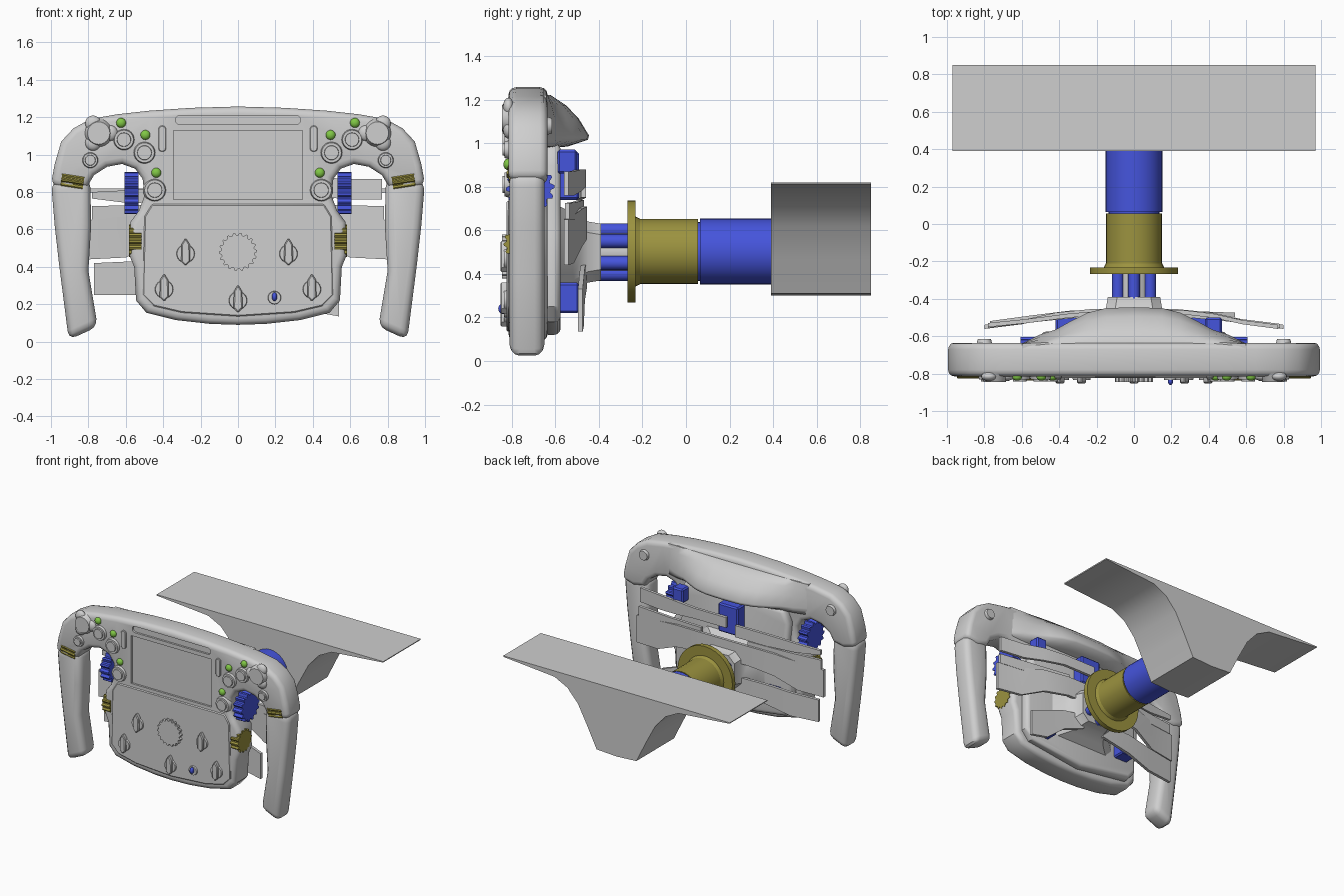
import bpy, bmesh, math
from mathutils import Matrix, Vector

if "Cube" in bpy.data.objects:
    bpy.data.objects.remove(bpy.data.objects["Cube"])


def mat(name, r, g, b):
    m = bpy.data.materials.new(name)
    m.diffuse_color = (r, g, b, 1)
    m.use_nodes = True
    m.node_tree.nodes["Principled BSDF"].inputs["Base Color"].default_value = m.diffuse_color
    return m


GREY = mat("light grey", 0.62, 0.62, 0.62)
BLUE = mat("blue", 0.06, 0.09, 0.72)
GOLD = mat("olive gold", 0.33, 0.29, 0.05)
GREEN = mat("green", 0.22, 0.58, 0.06)


def finish(name, bm, m, angle=35):
    bmesh.ops.recalc_face_normals(bm, faces=bm.faces[:])
    me = bpy.data.meshes.new(name)
    bm.to_mesh(me)
    bm.free()
    me.materials.append(m)
    ob = bpy.data.objects.new(name, me)
    bpy.context.collection.objects.link(ob)
    smooth(ob, angle)
    return ob


def smooth(ob, angle=35):
    bpy.ops.object.select_all(action='DESELECT')
    ob.select_set(True)
    bpy.context.view_layer.objects.active = ob
    bpy.ops.object.shade_smooth_by_angle(angle=math.radians(angle))


def loft(name, rings, m, angle=35, bevel=0.0, segs=3):
    """Join equal rings of points into a capped solid, optionally bevelled."""
    bm = bmesh.new()
    vs = [[bm.verts.new(p) for p in r] for r in rings]
    n = len(rings[0])
    for a, b in zip(vs, vs[1:]):
        for i in range(n):
            bm.faces.new((a[i], a[(i + 1) % n], b[(i + 1) % n], b[i]))
    bm.faces.new(vs[0])
    bm.faces.new(vs[-1])
    bmesh.ops.recalc_face_normals(bm, faces=bm.faces[:])
    if bevel:
        edges = [e for e in bm.edges if e.calc_face_angle(0) > math.radians(50)]
        bmesh.ops.bevel(bm, geom=edges, offset=bevel, segments=segs,
                        profile=0.5, affect='EDGES', clamp_overlap=True)
    return finish(name, bm, m, angle)


def prism(name, pts, a, b, m, axis='Y', **kw):
    def put(p, d):
        return (p[0], d, p[1]) if axis == 'Y' else (d, p[0], p[1])
    return loft(name, [[put(p, d) for p in pts] for d in (a, b)], m, **kw)


def cyl(name, x, z, r, y0, y1, m, r2=None, sides=24):
    bm = bmesh.new()
    mx = Matrix.Translation((x, (y0 + y1) / 2, z)) @ Matrix.Rotation(-math.pi / 2, 4, 'X')
    bmesh.ops.create_cone(bm, cap_ends=True, segments=sides, radius1=r,
                          radius2=r if r2 is None else r2, depth=y1 - y0, matrix=mx)
    return finish(name, bm, m)


def ball(name, loc, scale, m):
    bm = bmesh.new()
    bmesh.ops.create_uvsphere(bm, u_segments=16, v_segments=10, radius=1,
                              matrix=Matrix.Translation(loc) @ Matrix.Diagonal((*scale, 1)))
    return finish(name, bm, m, 60)


def gear(cx, cy, r, depth, teeth):
    return [(cx + math.cos(i * math.pi / (2 * teeth)) * (r if i % 4 < 2 else r - depth),
             cy + math.sin(i * math.pi / (2 * teeth)) * (r if i % 4 < 2 else r - depth))
            for i in range(4 * teeth)]


def pill(cx, cz, w, h):
    r = min(w, h) / 2
    pts = []
    for i in range(16):
        a = (i + 0.5) * math.pi / 8
        c, s = math.cos(a), math.sin(a)
        pts.append((cx + math.copysign(w / 2 - r, c) + r * c,
                    cz + math.copysign(h / 2 - r, s) + r * s))
    return pts


def both(half):
    """Close a half outline running from the top centre to the bottom centre."""
    return half + [(-x, z) for x, z in reversed(half) if x > 0]


# Wheel body: rim, thumb arches and lower panel in one outline
body = prism("wheel_body", both([
    (0, 1.257), (0.25, 1.25), (0.47, 1.235), (0.65, 1.215), (0.79, 1.19), (0.88, 1.14),
    (0.945, 1.07), (0.98, 0.95), (1.0, 0.84), (0.9, 0.81), (0.805, 0.83), (0.77, 0.89),
    (0.70, 0.935), (0.62, 0.95), (0.55, 0.925), (0.51, 0.87), (0.50, 0.78), (0.53, 0.70),
    (0.575, 0.64), (0.58, 0.46), (0.555, 0.40), (0.545, 0.22), (0.49, 0.155),
    (0.33, 0.115), (0.15, 0.095), (0, 0.09)]), -0.815, -0.635, GREY, bevel=0.035)

# Recesses for the screen and the light strip
for nm, pts in (("screen_cutter", [(-0.345, 0.76), (0.345, 0.76), (0.345, 1.13), (-0.345, 1.13)]),
                ("strip_cutter", pill(0, 1.185, 0.67, 0.05))):
    cut = prism(nm, pts, -0.9, -0.80, GREY)
    mod = body.modifiers.new(nm, 'BOOLEAN')
    mod.operation, mod.solver, mod.object = 'DIFFERENCE', 'EXACT', cut
    bpy.context.view_layer.objects.active = body
    bpy.ops.object.modifier_apply(modifier=nm)
    bpy.data.objects.remove(cut)
smooth(body)

# Raised lower control panel
prism("control_panel", both([(0, 0.735), (0.46, 0.735), (0.50, 0.67), (0.51, 0.25), (0.45, 0.19),
                             (0.3, 0.155), (0, 0.135)]), -0.823, -0.80, GREY, bevel=0.006, segs=1)

# Rear cover and overhanging hump
cover = both([(0, 1.0), (0.42, 1.0), (0.47, 0.9), (0.45, 0.72), (0.5, 0.6), (0.5, 0.25),
              (0.44, 0.18), (0, 0.12)])
prism("rear_cover", cover, -0.66, -0.575, GREY, bevel=0.03)
rings = []
for x, d in ((-0.60, 0.0), (-0.5, 0.05), (-0.42, 0.075), (-0.34, 0.12), (-0.25, 0.165), (-0.15, 0.19),
             (0, 0.195), (0.15, 0.19), (0.25, 0.165), (0.34, 0.12), (0.42, 0.075), (0.5, 0.05), (0.60, 0.0)):
    yb = -0.64
    rings.append([(x, yb - 0.05, 1.22), (x, yb + 0.1 * d, 1.22), (x, yb + 0.45 * d, 1.175),
                  (x, yb + 0.75 * d, 1.115), (x, yb + d, 1.035), (x, yb + 0.97 * d, 1.015),
                  (x, yb + 0.5 * d, 0.985), (x, yb - 0.05, 0.97)])
loft("rear_hump", rings, GREY, angle=60)

for s in (-1, 1):
    side = "left" if s < 0 else "right"
    # Hand grips
    prism(side + "_grip", [(s * x, z) for x, z in (
        (0.99, 0.87), (0.995, 0.80), (0.98, 0.62), (0.955, 0.40), (0.905, 0.01), (0.75, 0.08),
        (0.80, 0.38), (0.785, 0.62), (0.79, 0.87))], -0.81, -0.65, GREY, bevel=0.045)
    cyl(side + "_rear_screw", s * 0.8, 1.08, 0.045, -0.65, -0.615, GREY, r2=0.035)
    # Thumb wheels and rollers
    prism(side + "_thumb_wheel", gear(-0.715, 0.795, 0.112, 0.018, 14),
          s * 0.57 - 0.037, s * 0.57 + 0.037, BLUE, axis='X')
    cyl_pts = gear(-0.75, 0.54, 0.087, 0.012, 14)
    prism(side + "_panel_roller", cyl_pts, s * 0.55 - 0.033, s * 0.55 + 0.033, GOLD, axis='X')
    roller = prism(side + "_rim_roller", gear(-0.775, 0, 0.05, 0.008, 10), -0.06, 0.06, GOLD, axis='X')
    roller.rotation_euler.y = s * -0.15
    roller.location = (s * 0.885, 0, 0.86)
    # Rim push buttons with caps
    for i, (x, z, r) in enumerate(((0.61, 1.08, 0.06), (0.50, 1.01, 0.062),
                                   (0.445, 0.81, 0.064), (0.79, 0.97, 0.045))):
        cyl(f"{side}_button_ring_{i}", s * x, z, r * 0.85, -0.832, -0.80, GREY, r2=r)
        cyl(f"{side}_button_cap_{i}", s * x, z, r * 0.6, -0.842, -0.82, GREY, r2=r * 0.66)
    # Rotary with three lobes
    cyl(side + "_rotary", s * 0.745, 1.115, 0.06, -0.845, -0.80, GREY, r2=0.08)
    for i in range(3):
        a = math.radians(60 + 120 * i)
        ball(f"{side}_rotary_lobe_{i}", (s * (0.745 + 0.06 * math.cos(a)), -0.815,
             1.115 + 0.06 * math.sin(a)), (0.042, 0.025, 0.042), GREY)
    prism(side + "_slot_switch", pill(s * 0.405, 1.085, 0.042, 0.14), -0.826, -0.80, GREY,
          bevel=0.004, segs=1)
    # Signal lights
    for i, (x, z) in enumerate(((0.625, 1.17), (0.495, 1.105), (0.437, 0.903))):
        ball(f"{side}_light_{i}", (s * x, -0.818, z), (0.026, 0.02, 0.026), GREEN)

# Toothed centre dial
prism("centre_dial", gear(0, 0.48, 0.102, 0.013, 18), -0.845, -0.81, GREY)

# Pointer knobs
for i, (x, z) in enumerate(((-0.28, 0.47), (0.27, 0.47), (-0.395, 0.28), (0.395, 0.28), (0, 0.22))):
    cyl(f"knob_base_{i}", x, z, 0.046, -0.835, -0.81, GREY, r2=0.052)
    prism(f"knob_fin_{i}", [(x, z + 0.085), (x + 0.022, z + 0.05), (x + 0.024, z - 0.04), (x, z - 0.065),
                            (x - 0.024, z - 0.04), (x - 0.022, z + 0.05)],
          -0.852, -0.81, GREY, bevel=0.006, segs=1)
cyl("toggle_ring", 0.195, 0.235, 0.033, -0.835, -0.81, GREY, r2=0.038)
ball("toggle_tip", (0.195, -0.84, 0.24), (0.014, 0.022, 0.024), BLUE)


# Rear paddles: stations of x, y, low z, high z
def paddle(name, stations, t=0.022):
    loft(name, [[(x, y - t / 2, a), (x, y + t / 2, a), (x, y + t / 2, b), (x, y - t / 2, b)]
                for x, y, a, b in stations], GREY, angle=40)


half = [(0.80, -0.55, 0.44, 0.65), (0.60, -0.525, 0.45, 0.67), (0.42, -0.485, 0.53, 0.70),
        (0.22, -0.465, 0.56, 0.71)]
paddle("shift_paddle", half + [(-x, y, a, b) for x, y, a, b in reversed(half)])
paddle("right_upper_paddle", [(0.77, -0.55, 0.76, 0.87), (0.58, -0.525, 0.76, 0.87),
                              (0.42, -0.49, 0.78, 0.88), (0.25, -0.47, 0.80, 0.88), (-0.02, -0.47, 0.80, 0.88)])
paddle("left_upper_paddle", [(-0.78, -0.54, 0.765, 0.80), (-0.58, -0.52, 0.74, 0.81),
                             (-0.35, -0.49, 0.74, 0.83), (-0.1, -0.47, 0.75, 0.84)])
for s in (-1, 1):
    paddle(f"middle_paddle_{s}", [(s * 0.78, -0.545, 0.65, 0.725), (s * 0.5, -0.51, 0.65, 0.73),
                                  (s * 0.2, -0.48, 0.64, 0.74)])
paddle("left_clutch_paddle", [(-0.77, -0.53, 0.25, 0.42), (-0.55, -0.5, 0.25, 0.43),
                              (-0.35, -0.475, 0.3, 0.45), (-0.1, -0.465, 0.34, 0.45)])
paddle("right_clutch_paddle", [(0.54, -0.485, 0.135, 0.33), (0.4, -0.48, 0.16, 0.38),
                               (0.25, -0.475, 0.28, 0.43), (0.08, -0.465, 0.34, 0.45)])


# Blue paddle mounts
def box(name, x0, x1, y0, y1, z0, z1):
    prism(name, [(x0, z0), (x1, z0), (x1, z1), (x0, z1)], y0, y1, BLUE, bevel=0.01, segs=1)


box("upper_mount", -0.10, 0.07, -0.59, -0.49, 0.74, 0.96)
box("right_upper_mount", 0.38, 0.47, -0.59, -0.50, 0.86, 0.97)
box("right_lower_mount", 0.30, 0.42, -0.59, -0.49, 0.22, 0.36)
box("left_lower_mount", -0.42, -0.30, -0.59, -0.48, 0.30, 0.40)

# Hub and quick release
rings = []
for y, w, z0, z1 in ((-0.60, 0.30, 0.27, 0.72), (-0.52, 0.2, 0.32, 0.68), (-0.45, 0.15, 0.36, 0.64),
                     (-0.39, 0.14, 0.37, 0.63)):
    c = 0.05
    rings.append([(x, y, z) for x, z in ((-w, z0 + c), (-w + c, z0), (w - c, z0), (w, z0 + c),
                                         (w, z1 - c), (w - c, z1), (-w + c, z1), (-w, z1 - c))])
loft("hub", rings, GREY)
cyl("release_core", 0, 0.5, 0.09, -0.41, -0.25, GREY)
for i in range(6):
    a = math.radians(60 * i + 30)
    cyl(f"release_pin_{i}", 0.1 * math.cos(a), 0.5 + 0.1 * math.sin(a), 0.032, -0.40, -0.25, BLUE, sides=12)

# Steering column
cyl("column_flange", 0, 0.503, 0.235, -0.268, -0.232, GOLD, sides=32)
cyl("column_collar", 0, 0.503, 0.165, -0.24, -0.21, GOLD, r2=0.15, sides=32)
cyl("column_sleeve", 0, 0.503, 0.15, -0.22, 0.055, GOLD, sides=32)
cyl("column_neck", 0, 0.503, 0.135, 0.04, 0.08, BLUE, sides=32)
cyl("column_tube", 0, 0.503, 0.152, 0.065, 0.42, BLUE, sides=32)

# Column housing with thin wide wings
prism("column_housing", both([(0, 0.82), (0.5, 0.82), (0.97, 0.82), (0.968, 0.812), (0.53, 0.775),
                              (0.42, 0.72), (0.33, 0.62), (0.25, 0.47), (0.17, 0.31), (0, 0.30)]),
      0.39, 0.85, GREY)
